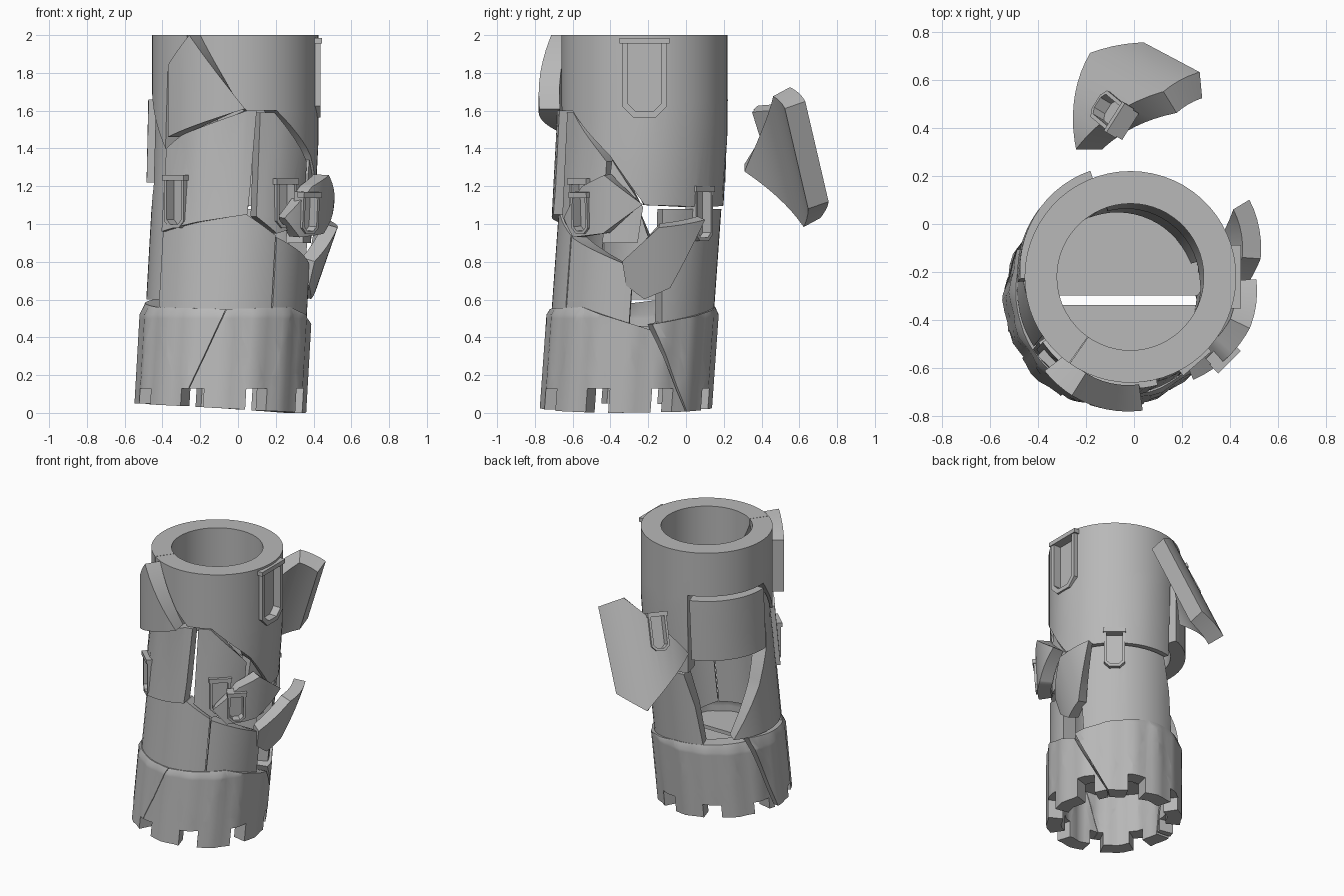
import bpy, bmesh
from math import sin, cos, radians, pi
from mathutils import Vector, Matrix

cube = bpy.data.objects.get("Cube")
if cube:
    bpy.data.objects.remove(cube)

stone = bpy.data.materials.new("grey_stone")
stone.use_nodes = True
GREY = (0.48, 0.48, 0.48, 1)
stone.diffuse_color = GREY
stone.node_tree.nodes["Principled BSDF"].inputs["Base Color"].default_value = GREY

UP = Vector((0, 0, 1))
placement = {}


def axis(z):
    """Centre line of the tower, leaning in its lower part."""
    t = max(0, (1.4 - z) / 1.4)
    return Vector((-0.015 - 0.08 * t, -0.22 - 0.1 * t, z))


def outward(a):
    return Vector((cos(a), sin(a), 0))


def finish(name, bm):
    bmesh.ops.recalc_face_normals(bm, faces=bm.faces[:])
    mesh = bpy.data.meshes.new(name)
    bm.to_mesh(mesh)
    bm.free()
    mesh.materials.append(stone)
    ob = bpy.data.objects.new(name, mesh)
    bpy.context.collection.objects.link(ob)
    return ob


def activate(ob):
    bpy.ops.object.select_all(action='DESELECT')
    ob.select_set(True)
    bpy.context.view_layer.objects.active = ob


def wall(name, outline, radius=0.43, thick=0.1, move=(0, 0, 0), tilt=0, roll=0, levels=()):
    """Curved wall piece from an outline of (bearing in degrees, height)."""
    bm = bmesh.new()
    bm.faces.new([bm.verts.new((radians(a), z, 0)) for a, z in outline])
    bm.normal_update()
    bmesh.ops.triangulate(bm, faces=bm.faces[:])
    cuts = [((radians(a), 0, 0), (1, 0, 0)) for a in range(-180, 420, 6)]
    cuts += [((0, z, 0), (0, 1, 0)) for z in levels]
    for co, no in cuts:
        geom = bm.verts[:] + bm.edges[:] + bm.faces[:]
        bmesh.ops.bisect_plane(bm, geom=geom, plane_co=co, plane_no=no, dist=1e-5)
    inner = bmesh.ops.extrude_face_region(bm, geom=bm.faces[:])["geom"]
    for v in inner:
        if isinstance(v, bmesh.types.BMVert):
            v.co.z = 1
    # wrap the flat piece round the tower, then shift and turn it
    mid = radians(sum(p[0] for p in outline) / len(outline))
    mid_z = sum(p[1] for p in outline) / len(outline)
    pivot = axis(mid_z) + outward(mid) * 0.4
    turn = (Matrix.Rotation(radians(roll), 4, outward(mid))
            @ Matrix.Rotation(radians(tilt), 4, UP.cross(outward(mid))))
    place = Matrix.Translation(pivot + Vector(move)) @ turn @ Matrix.Translation(-pivot)
    for v in bm.verts:
        a, z, depth = v.co
        r = radius(a, z) if callable(radius) else radius
        v.co = place @ (axis(z) + outward(a) * (r - depth * thick))
    ob = finish(name, bm)
    placement[ob.name] = place
    return ob


def loft(name, loops):
    """Closed solid through matching loops of points."""
    bm = bmesh.new()
    rings = [[bm.verts.new(p) for p in loop] for loop in loops]
    n = len(rings[0])
    for low, high in zip(rings, rings[1:]):
        for i in range(n):
            j = (i + 1) % n
            bm.faces.new((low[i], low[j], high[j], high[i]))
    bm.faces.new(rings[0])
    bm.faces.new(rings[-1])
    return finish(name, bm)


def window(name, walls, bearing, top, height, half, r=0.43):
    """Recessed niche with a raised frame and a ledge."""
    a = radians(bearing)
    side = UP.cross(outward(a))
    place = placement[walls[0].name]
    base = axis(top - height / 2)

    def loop(points, depth):
        return [place @ (Vector((base.x, base.y, z)) + outward(a) * (r + depth) + side * s)
                for s, z in points]

    def arch(inset):
        s, lo, hi = half - inset, top - height + inset, top - inset
        return [(-s, hi), (-s, lo + s * 0.5), (-s * 0.5, lo),
                (s * 0.5, lo), (s, lo + s * 0.5), (s, hi)]

    outer, hole = arch(0), arch(half * 0.25)
    cutter = loft(name + "_cutter", [loop(outer, -0.06), loop(outer, 0.05)])
    cutter.hide_render = True
    for w in walls:
        activate(w)
        cut = w.modifiers.new("niche", 'BOOLEAN')
        cut.operation = 'DIFFERENCE'
        cut.object = cutter
        bpy.ops.object.modifier_apply(modifier=cut.name)
    bpy.data.objects.remove(cutter)
    loft(name + "_frame", [loop(outer, -0.06), loop(outer, 0.012),
                           loop(hole, 0.012), loop(hole, -0.045)])
    w = half * 1.1
    ledge = [(-w, top - 0.03), (w, top - 0.03), (w, top), (-w, top)]
    loft(name + "_ledge", [loop(ledge, -0.03), loop(ledge, 0.02)])


# Upper wall with its broken lower edge
upper = wall("upper_wall", [
    (-125, 2), (-125, 1.96), (-82, 1.6), (-60, 1.6), (-24, 1.36), (3, 1.1), (47, 1.09),
    (105, 1.1), (108, 1.68), (184, 1.68), (192, 1.6), (213, 1.4), (216, 1.84),
    (234, 1.96), (234.6, 2)], radius=0.44, thick=0.135)

# Middle wall panels
front_panel = wall("front_panel", [
    (214, 0.96), (246, 1.01), (281, 1.05), (285, 1.6), (278, 1.6),
    (230, 1.47), (214, 1.4)], radius=0.44, move=(0, -0.025, 0))
front_right_panel = wall("front_right_panel", [
    (-72, 1.04), (-55, 0.95), (-27, 1.0), (-27, 1.33), (-61, 1.59), (-72, 1.59)])
wall("right_panel", [(-26, 0.9), (0, 0.9), (2, 1.09), (-23, 1.34)])
wall("left_panel", [
    (140, 0.6), (213, 0.6), (213, 1.38), (192, 1.58), (188, 1.58), (189, 1.2),
    (172, 0.95)], radius=0.425)
wall("back_panel", [(109, 1.22), (185, 1.22), (185, 1.66), (109, 1.66)],
     move=(-0.025, 0.03, 0), radius=0.435)

# Lower wall panels
wall("lower_front_panel", [
    (214, 0.54), (304, 0.54), (304, 0.94), (281, 1.05), (246, 1.01), (214, 0.96)])
wall("lower_right_panel", [(-55, 0.54), (-2, 0.44), (-2, 0.77), (-55, 0.93)])
lower_back = wall("lower_back_panel", [
    (22, 0.45), (60, 0.5), (112, 0.56), (108, 0.85), (100, 1.08), (16, 1.08)])

# Loose pieces
wall("front_slab", [(218, 1.46), (278, 1.61), (238, 2), (218, 1.84)],
     radius=0.44, thick=0.11, move=(-0.01, -0.12, 0))
right_shard = wall("right_shard", [
    (-66, 1.03), (-52, 0.93), (-25, 0.95), (3, 1.1), (-26, 1.26), (-45, 1.2)],
    thick=0.09, move=(0.11, -0.01, 0), tilt=3)
wall("lower_right_shard", [
    (-30, 0.8), (-26, 0.67), (-12, 0.6), (6, 0.66), (30, 1.02), (-4, 1.0)],
    thick=0.08, move=(0.08, 0.14, 0), tilt=16)
flying = wall("flying_shard", [
    (178, 0.9), (125, 1.32), (100, 1.28), (100, 0.69), (125, 0.55)],
    thick=0.115, move=(0.26, 0.53, 0.43), tilt=-25, roll=7)

# Windows
window("right_window", [upper], 0, 1.985, 0.42, 0.12, 0.44)
window("front_window", [front_panel], 227, 1.26, 0.28, 0.07, 0.44)
window("front_right_window", [front_right_panel], -49, 1.24, 0.26, 0.07)
window("right_shard_window", [right_shard], -45, 1.17, 0.22, 0.06)
window("back_window", [upper, lower_back], 50, 1.2, 0.29, 0.07, 0.435)
window("flying_window", [flying], 150, 1.2, 0.26, 0.065)


# Battlement ring, upside down, in three cracked pieces
def in_gap(a):
    return abs((a - 25 + 22.5) % 45 - 22.5) < 8


def battlement_radius(a, z):
    flare = min(1, max(0, (0.57 - z) / 0.05))
    return 0.43 + flare * (0.02 + 0.006 * cos(16 * a))


def battlement(name, top_start, top_end, low_start, low_end, z_start, z_end):
    def foot(a, gap):
        return 0.13 if gap else 0.025 - 0.025 * cos(radians(a))
    outline = [(low_start, foot(low_start, in_gap(low_start)))]
    for k in range(9):
        for edge, entering in ((17 + 45 * k, True), (33 + 45 * k, False)):
            if low_start < edge < low_end:
                outline += [(edge, foot(edge, not entering)), (edge, foot(edge, entering))]
    outline += [(low_end, foot(low_end, in_gap(low_end))),
                (top_end, z_end), ((top_start + top_end) / 2, 0.56), (top_start, z_start)]
    wall(name, outline, radius=battlement_radius, levels=(0.2, 0.3, 0.4, 0.5, 0.52))


battlement("back_battlement", 14, 151, 45, 174, 0.47, 0.58)
battlement("left_battlement", 154, 270, 177, 247.5, 0.6, 0.55)
battlement("front_battlement", 270.5, 373, 248, 404, 0.55, 0.44)

# Broken floor inside the ring
for name, start, shift in (("back_floor", 0, -0.005), ("front_floor", pi, -0.045)):
    rim = [outward(start + pi * i / 16) * 0.36 + axis(0.4) + Vector((0, shift, 0))
           for i in range(17)]
    loft(name, [rim, [p + UP * 0.06 for p in rim]])

# Soft shading with sharp broken edges
for ob in list(bpy.context.collection.objects):
    if ob.type == 'MESH' and stone.name in ob.data.materials:
        activate(ob)
        bpy.ops.object.shade_smooth_by_angle(angle=radians(32))
